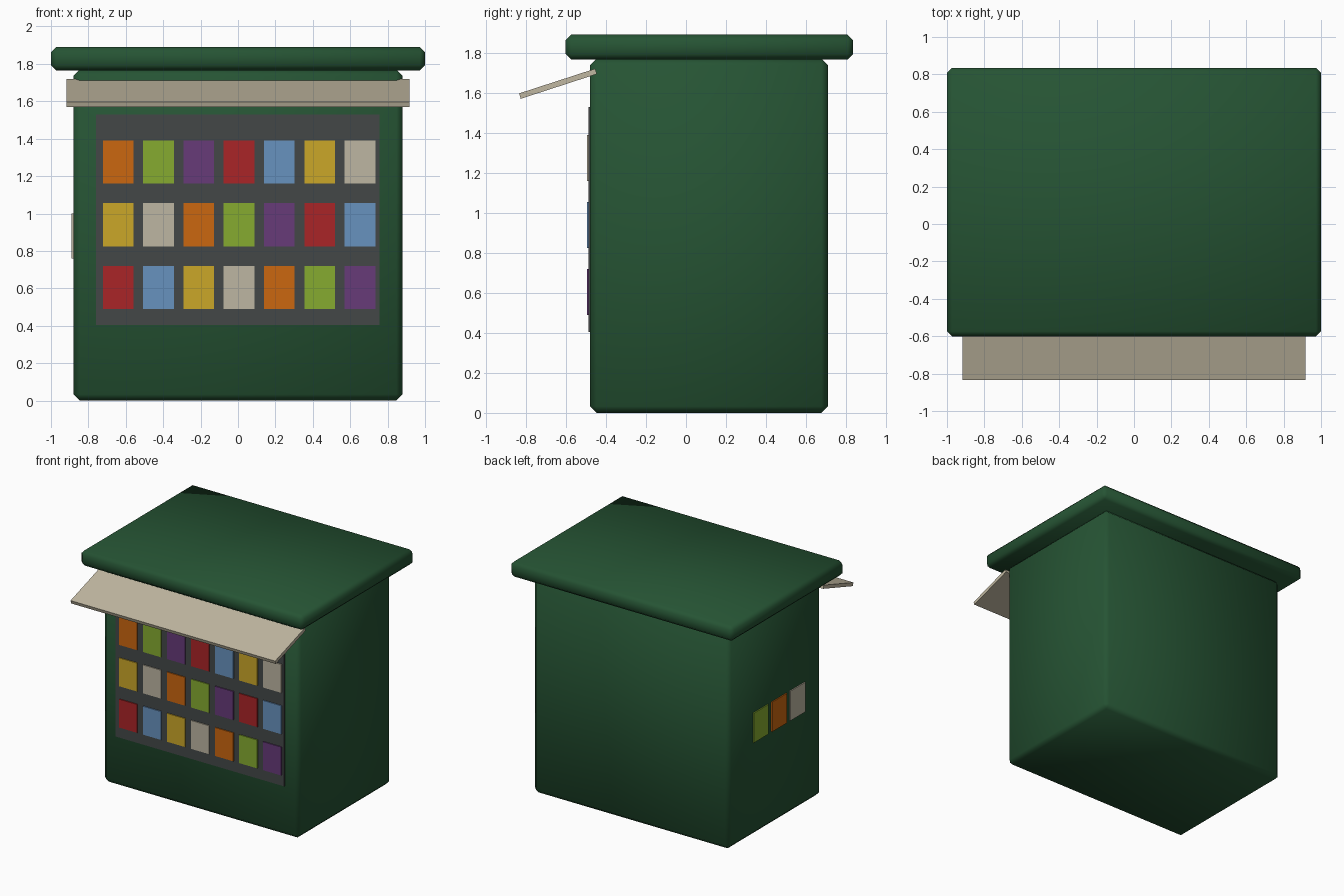
import bpy
import bmesh
import math

default = bpy.data.objects.get("Cube")
if default:
    bpy.data.objects.remove(default, do_unlink=True)


def material(name, rgb):
    mat = bpy.data.materials.new(name)
    mat.use_nodes = True
    colour = (*rgb, 1)
    mat.diffuse_color = colour
    node = next(n for n in mat.node_tree.nodes if n.type == 'BSDF_PRINCIPLED')
    node.inputs["Base Color"].default_value = colour
    return mat


green_paint = material("dark green paint", (.019, .088, .034))
grey_board = material("charcoal grey", (.057, .064, .064))
canvas = material("beige canvas", (.53, .475, .355))
red = material("red", (.40, .018, .02))
blue = material("blue", (.137, .29, .52))
yellow = material("yellow", (.60, .39, .022))
cream = material("cream", (.51, .465, .36))
orange = material("orange", (.60, .135, .005))
lime = material("lime green", (.24, .41, .03))
purple = material("purple", (.135, .043, .19))
cover_colours = [red, blue, yellow, cream, orange, lime, purple]


def box(name, centre, size, mat, bevel=0, tilt=0):
    """Box with optional chamfered, softly shaded edges."""
    bm = bmesh.new()
    bmesh.ops.create_cube(bm, size=1)
    bmesh.ops.scale(bm, vec=size, verts=bm.verts)
    if bevel:
        bmesh.ops.bevel(bm, geom=bm.edges[:], offset=bevel, segments=1,
                        affect='EDGES', profile=.5)
        for face in bm.faces:
            face.smooth = True
    mesh = bpy.data.meshes.new(name)
    bm.to_mesh(mesh)
    bm.free()
    mesh.materials.append(mat)
    obj = bpy.data.objects.new(name, mesh)
    obj.location = centre
    obj.rotation_euler.x = tilt
    bpy.context.collection.objects.link(obj)
    return obj


# Kiosk body and overhanging roof
box("kiosk_body", (0, .115, .885), (1.76, 1.19, 1.77), green_paint, bevel=.033)
box("roof_slab", (0, .117, 1.828), (2, 1.436, .124), green_paint, bevel=.027)

# Sloping awning over the counter
box("awning", (0, -.64, 1.645), (1.835, .4, .028), canvas, tilt=math.radians(18))

# Display board with three staggered rows of magazines
box("display_board", (-.002, -.4825, .967), (1.515, .009, 1.125), grey_board)
for row in range(3):
    for col in range(7):
        mat = cover_colours[(2 * row + col) % 7]
        box(f"magazine_{row + 1}_{col + 1}",
            (-.641 + .2155 * col, -.4905, .605 + .335 * row),
            (.164, .009, .23), mat)

# Posters on the side wall
for i, mat in enumerate([lime, orange, cream]):
    box(f"side_poster_{i + 1}", (-.8845, .305 - .235 * i, .88),
        (.0095, .19, .24), mat)
